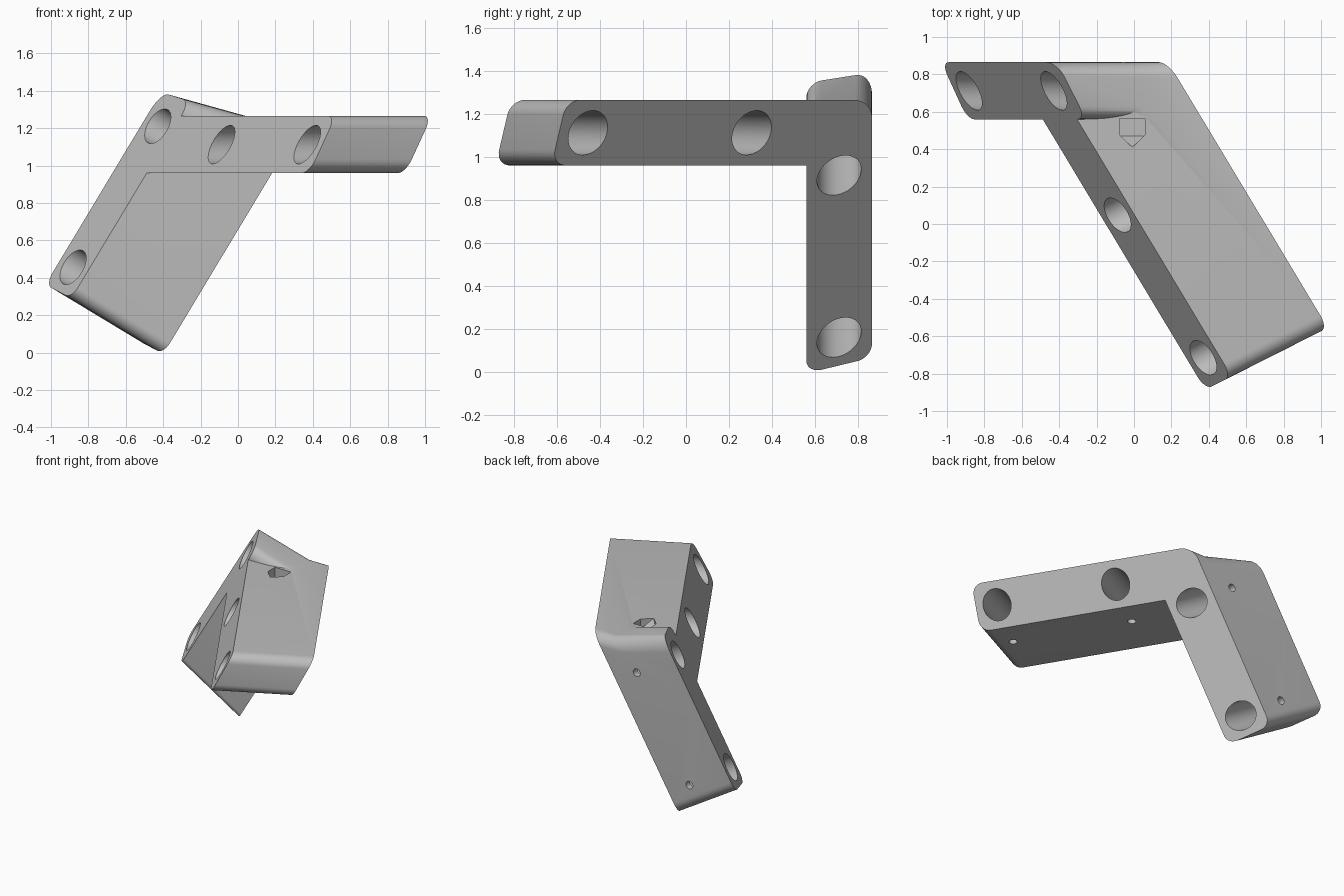
import bpy, bmesh, math
from mathutils import Vector

if "Cube" in bpy.data.objects:
    bpy.data.objects.remove(bpy.data.objects["Cube"], do_unlink=True)

# The bracket lies between two parallel slanted planes
N = Vector((0.762, 0.458, -0.458))
FRONT, BACK = -0.555, -0.044

# Bore direction of each arm
LONG_AXIS = Vector((0.895, 0.45, 0)).normalized()
SHORT_AXIS = Vector((0.857, 0, -0.515)).normalized()

grey = bpy.data.materials.new("light_grey")
grey.use_nodes = True
grey.diffuse_color = (0.5, 0.5, 0.5, 1)
grey.node_tree.nodes["Principled BSDF"].inputs["Base Color"].default_value = (0.5, 0.5, 0.5, 1)


def on_plane(y, z, d):
    """Point of a slanted plane above the given y and z."""
    return Vector(((d - N.y * y - N.z * z) / N.x, y, z))


def corner(start, tip, end, steps=8):
    """Rounded corner between two tangent points."""
    s, c, e = Vector(start), Vector(tip), Vector(end)
    out = []
    for i in range(steps + 1):
        t = math.pi / 2 * i / steps
        out.append(c + (s - c) * (1 - math.sin(t)) + (e - c) * (1 - math.cos(t)))
    return out


def hull(name, points):
    bm = bmesh.new()
    for p in points:
        bm.verts.new(p)
    res = bmesh.ops.convex_hull(bm, input=bm.verts)
    loose = [v for v in bm.verts if not v.link_faces]
    bmesh.ops.delete(bm, geom=loose, context='VERTS')
    bmesh.ops.dissolve_limit(bm, angle_limit=math.radians(0.3),
                             verts=bm.verts, edges=bm.edges)
    bmesh.ops.recalc_face_normals(bm, faces=bm.faces)
    mesh = bpy.data.meshes.new(name)
    bm.to_mesh(mesh)
    bm.free()
    mesh.materials.append(grey)
    obj = bpy.data.objects.new(name, mesh)
    bpy.context.collection.objects.link(obj)
    return obj


def rod(name, start, end, radius, sides):
    axis = end - start
    bpy.ops.mesh.primitive_cylinder_add(vertices=sides, radius=radius, depth=axis.length,
                                        location=(start + end) / 2)
    obj = bpy.context.object
    obj.name = name
    obj.rotation_euler = axis.to_track_quat('Z', 'Y').to_euler()
    obj.data.materials.append(grey)
    obj.hide_render = True
    return obj


# Long horizontal arm: rounded free end, one rounded edge at the elbow
IN, OUT, LOW, TOP = 0.56, 0.865, 0.96, 1.265


def long_outline(shift):
    y_top, y_low = -0.815 + shift, -0.886 + shift
    return (corner((y_top + 0.066, TOP), (y_top, TOP), (y_top - 0.016, TOP - 0.07))
            + corner((y_low + 0.017, LOW + 0.073), (y_low, LOW), (y_low + 0.066, LOW))
            + corner((OUT - 0.083, TOP), (OUT, TOP), (OUT, TOP - 0.08))
            + [Vector((OUT, LOW))])


# Short sloping arm: rounded lower end and a sloped, rounded upper end
def short_outline(lift, in_top, out_top):
    rise = (out_top - in_top) / (OUT - IN)
    return (corner((IN, lift + 0.05), (IN, lift - 0.007), (IN + 0.072, lift + 0.01))
            + corner((OUT - 0.068, lift + 0.05), (OUT, lift + 0.066), (OUT, lift + 0.13))
            + corner((IN, in_top - 0.07), (IN, in_top), (IN + 0.072, in_top + 0.072 * rise))
            + corner((OUT - 0.075, out_top - 0.075 * rise), (OUT, out_top), (OUT, out_top - 0.1)))


bracket = hull("bracket",
               [on_plane(*p, FRONT) for p in short_outline(0.297, 1.344, 1.392)]
               + [on_plane(*p, BACK) for p in short_outline(0, 1.186, 1.232)])
long_arm = hull("long_arm",
                [on_plane(*p, FRONT) for p in long_outline(0)]
                + [on_plane(*p, BACK) for p in long_outline(0.26)])
helpers = [(long_arm, 'UNION')]

# Through bores, each with a small set screw hole in the side
bores = [((0.712, 1.21), SHORT_AXIS, Vector((0, 0.4, 0))),
         ((0.712, 0.456), SHORT_AXIS, Vector((0, 0.4, 0))),
         ((0.047, 1.112), LONG_AXIS, Vector((0, 0, -0.4))),
         ((-0.715, 1.112), LONG_AXIS, Vector((0, 0, -0.4)))]
for (y, z), axis, side in bores:
    mouth = on_plane(y, z, FRONT)
    middle = mouth + axis * 0.289
    helpers.append((rod("bore", middle - axis * 0.5, middle + axis * 0.5, 0.103, 48), 'DIFFERENCE'))
    helpers.append((rod("screw_hole", middle, middle + side, 0.03, 20), 'DIFFERENCE'))

# Small house-shaped pocket in the top
pocket_top = [(-0.078, 0.565), (0.06, 0.565), (0.06, 0.48), (-0.009, 0.412), (-0.078, 0.48)]
pocket = hull("pocket", [Vector((x, y, z)) for x, y in pocket_top for z in (TOP, TOP + 0.03)]
              + [Vector((x, y, TOP - 0.08)) for x in (-0.078, 0.06) for y in (0.565, 0.47)])
helpers.append((pocket, 'DIFFERENCE'))

for helper, operation in helpers:
    mod = bracket.modifiers.new(helper.name, 'BOOLEAN')
    mod.operation = operation
    mod.solver = 'EXACT'
    mod.object = helper

# Bake the cuts, then drop the helpers
bpy.context.view_layer.update()
graph = bpy.context.evaluated_depsgraph_get()
baked = bpy.data.meshes.new_from_object(bracket.evaluated_get(graph))
bracket.modifiers.clear()
bracket.data = baked
for helper, operation in helpers:
    bpy.data.objects.remove(helper, do_unlink=True)

bpy.ops.object.select_all(action='DESELECT')
bracket.select_set(True)
bpy.context.view_layer.objects.active = bracket
bpy.ops.object.shade_smooth_by_angle(angle=math.radians(25))
